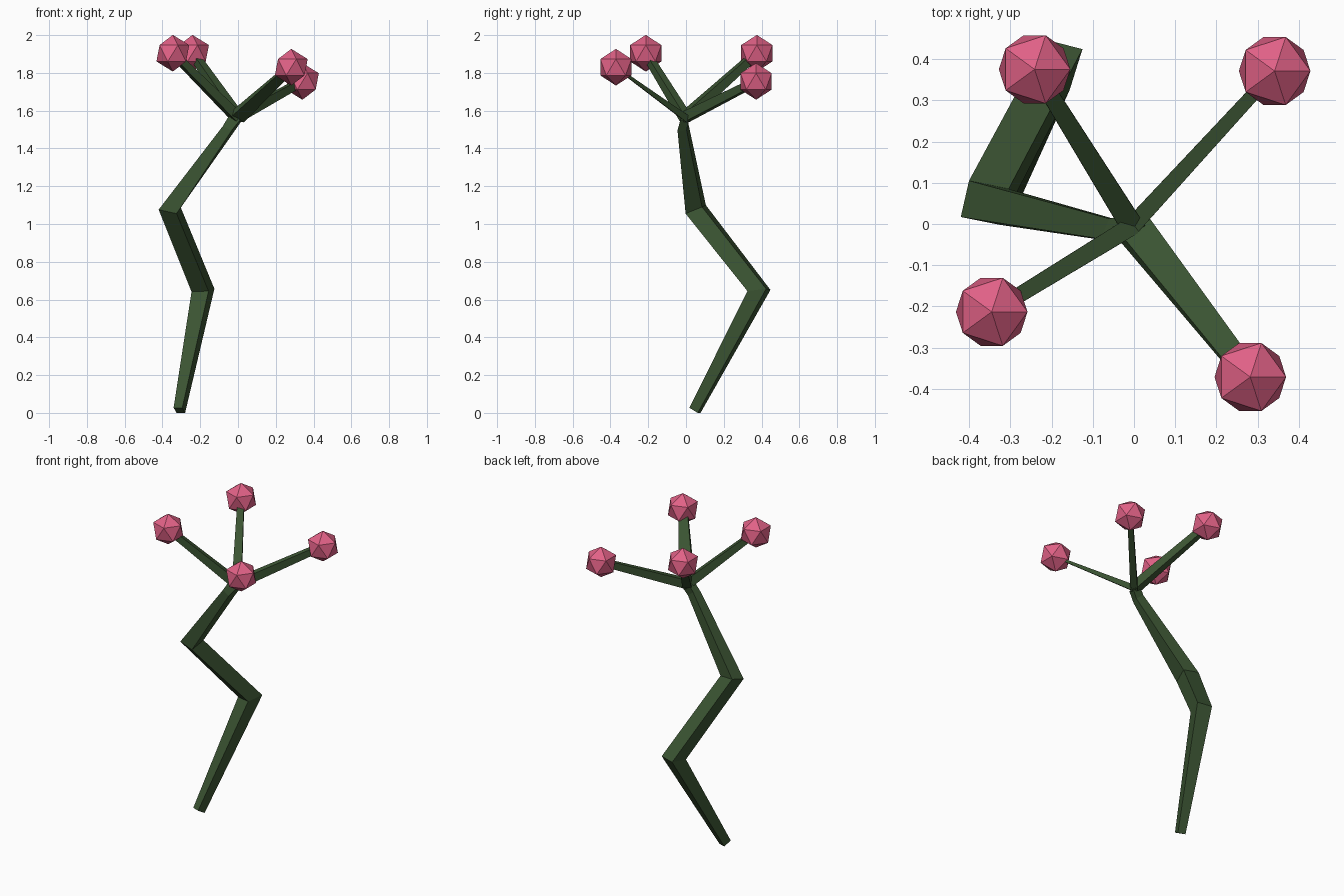
import bpy, bmesh
from mathutils import Vector

if "Cube" in bpy.data.objects:
    bpy.data.objects.remove(bpy.data.objects["Cube"])


def material(name, rgb):
    m = bpy.data.materials.new(name)
    m.diffuse_color = (*rgb, 1)
    m.use_nodes = True
    m.node_tree.nodes["Principled BSDF"].inputs["Base Color"].default_value = m.diffuse_color
    return m


green = material("dark_green", (0.043, 0.088, 0.032))
pink = material("pink", (0.75, 0.12, 0.24))


def loft(name, rings, mat):
    """Skin a row of four-sided rings and cap both ends."""
    bm = bmesh.new()
    vs = [[bm.verts.new(p) for p in r] for r in rings]
    for a, b in zip(vs, vs[1:]):
        for i in range(4):
            j = (i + 1) % 4
            bm.faces.new((a[i], a[j], b[j], b[i]))
    bm.faces.new(vs[0][::-1])
    bm.faces.new(vs[-1])
    bmesh.ops.recalc_face_normals(bm, faces=bm.faces)
    me = bpy.data.meshes.new(name)
    bm.to_mesh(me)
    bm.free()
    me.materials.append(mat)
    ob = bpy.data.objects.new(name, me)
    bpy.context.collection.objects.link(ob)


# Zigzag stem: corners in the order back-right, back-left, front-left, front-right
loft("stem", [
    [(-0.28, 0.062, 0.0), (-0.325, 0.077, 0.0), (-0.341, 0.035, 0.027), (-0.295, 0.018, 0.027)],
    [(-0.125, 0.424, 0.657), (-0.215, 0.447, 0.651), (-0.246, 0.352, 0.641), (-0.156, 0.325, 0.645)],
    [(-0.304, 0.085, 1.09), (-0.40, 0.105, 1.10), (-0.42, 0.017, 1.076), (-0.325, -0.002, 1.055)],
    [(-0.015, 0.003, 1.497), (-0.06, 0.013, 1.53), (-0.081, -0.036, 1.517), (-0.034, -0.045, 1.495)],
    [(0.022, 0.015, 1.55), (-0.02, 0.02, 1.595), (-0.035, -0.02, 1.595), (0.01, -0.03, 1.55)],
], green)

# Branches: tip, side direction (None = horizontal), root and tip sizes (width, depth)
hub = Vector((-0.005, -0.005, 1.565))
branches = [
    ((-0.345, -0.213, 1.904), None, (0.045, 0.055), (0.036, 0.036)),
    ((-0.241, 0.375, 1.904), None, (0.055, 0.055), (0.038, 0.04)),
    ((0.341, 0.371, 1.755), None, (0.042, 0.055), (0.03, 0.04)),
    ((0.282, -0.371, 1.83), (-0.71, -0.37, 0.25), (0.085, 0.035), (0.055, 0.012)),
]
for n, (tip, side, root_size, tip_size) in enumerate(branches, 1):
    tip = Vector(tip)
    d = (tip - hub).normalized()
    s = Vector(side) if side else d.cross(Vector((0, 0, 1)))
    s = (s - d * s.dot(d)).normalized()
    u = d.cross(s)
    rings = [[c + s * (w * a / 2) + u * (h * b / 2)
              for a, b in ((-1, -1), (1, -1), (1, 1), (-1, 1))]
             for c, (w, h) in ((hub, root_size), (tip, tip_size))]
    loft(f"branch_{n}", rings, green)

    # Faceted bud at the branch tip
    bpy.ops.mesh.primitive_ico_sphere_add(subdivisions=1, radius=0.097, location=tip)
    bud = bpy.context.object
    bud.name = f"bud_{n}"
    bud.data.materials.append(pink)
